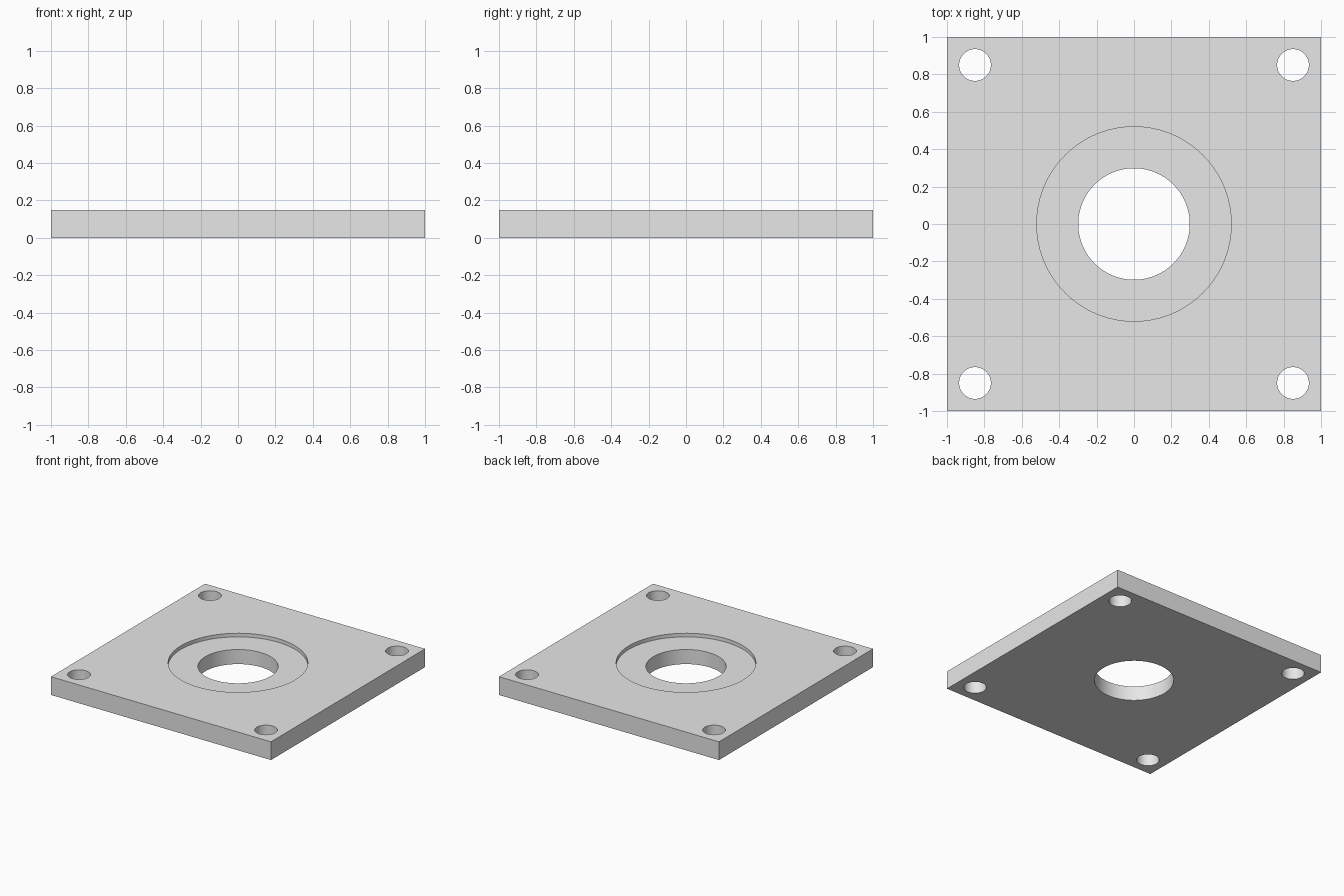
import bpy
import math

THICKNESS = 0.15
RECESS_DEPTH = 0.03
HOLE_OFFSET = 0.85

cube = bpy.data.objects.get("Cube")
if cube:
    bpy.data.objects.remove(cube, do_unlink=True)

# Plain grey metal
grey = bpy.data.materials.new("light_grey")
grey.use_nodes = True
colour = (0.8, 0.8, 0.8, 1.0)
grey.diffuse_color = colour
grey.node_tree.nodes["Principled BSDF"].inputs["Base Color"].default_value = colour

# Square plate
bpy.ops.mesh.primitive_cube_add(size=2, location=(0, 0, THICKNESS / 2))
plate = bpy.context.object
plate.name = "mounting_plate"
plate.scale.z = THICKNESS / 2
bpy.ops.object.transform_apply(location=True, rotation=False, scale=True)
plate.data.materials.append(grey)


def cut_round(name, x, y, radius, bottom, sides):
    """Cut a round hole from above the plate down to the given height."""
    top = THICKNESS + 0.1
    bpy.ops.mesh.primitive_cylinder_add(
        vertices=sides, radius=radius, depth=top - bottom,
        location=(x, y, (top + bottom) / 2))
    cutter = bpy.context.object
    cutter.name = name
    cutter.hide_render = True
    cutter.data.materials.append(grey)

    cut = plate.modifiers.new(name, 'BOOLEAN')
    cut.operation = 'DIFFERENCE'
    cut.solver = 'EXACT'
    cut.object = cutter
    bpy.ops.object.select_all(action='DESELECT')
    plate.select_set(True)
    bpy.context.view_layer.objects.active = plate
    bpy.ops.object.modifier_apply(modifier=name)
    bpy.data.objects.remove(cutter, do_unlink=True)


# Shallow round recess with a through bore
cut_round("recess", 0, 0, 0.52, THICKNESS - RECESS_DEPTH, 96)
cut_round("centre_bore", 0, 0, 0.298, -0.1, 96)

# Corner bolt holes
for x in (-HOLE_OFFSET, HOLE_OFFSET):
    for y in (-HOLE_OFFSET, HOLE_OFFSET):
        cut_round("bolt_hole", x, y, 0.085, -0.1, 48)

bpy.ops.object.shade_smooth_by_angle(angle=math.radians(30))
